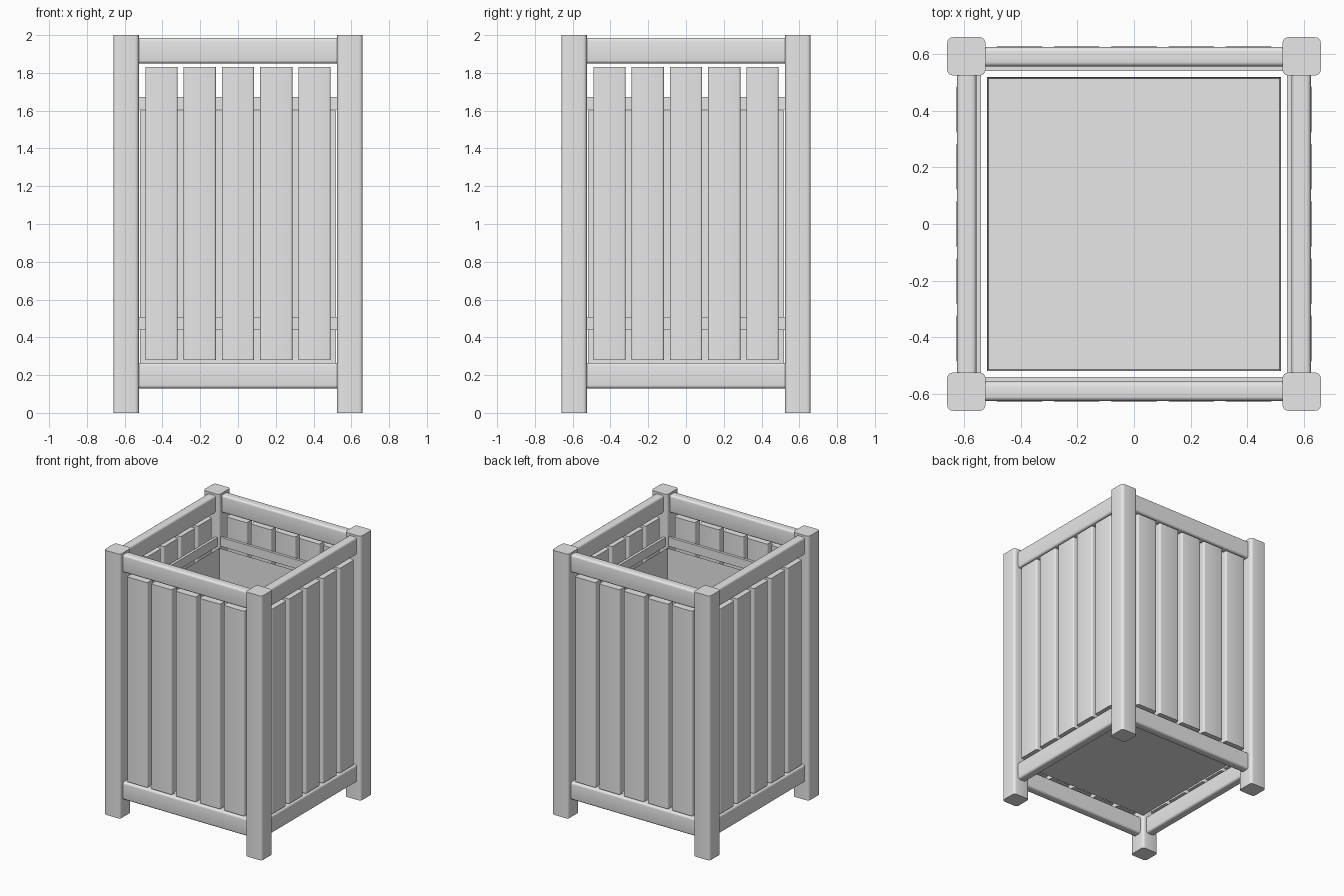
import bpy, bmesh
from math import radians
from mathutils import Matrix

cube = bpy.data.objects.get("Cube")
if cube:
    bpy.data.objects.remove(cube, do_unlink=True)

grey = bpy.data.materials.new("plain_grey")
grey.use_nodes = True
grey.diffuse_color = (0.8, 0.8, 0.8, 1)
grey.node_tree.nodes["Principled BSDF"].inputs["Base Color"].default_value = (0.8, 0.8, 0.8, 1)


def bar(name, low, high, axis=None, radius=0, turn=0, hollow=0):
    """Box between two corners; edges along axis are rounded, turned about z."""
    bm = bmesh.new()
    bmesh.ops.create_cube(bm, size=1)
    for v in bm.verts:
        v.co = [(a + b) / 2 + c * (b - a) for a, b, c in zip(low, high, v.co)]
    if axis is not None:
        edges = [e for e in bm.edges
                 if abs((e.verts[0].co - e.verts[1].co).normalized()[axis]) > 0.9]
        bmesh.ops.bevel(bm, geom=edges, offset=radius, segments=4,
                        profile=0.5, affect='EDGES')
    if hollow:
        # Sink an open cavity into the top face
        top = max(bm.faces, key=lambda f: f.calc_center_median().z)
        bmesh.ops.inset_region(bm, faces=[top], thickness=hollow)
        bmesh.ops.translate(bm, vec=(0, 0, low[2] + hollow - high[2]), verts=top.verts)
    bm.transform(Matrix.Rotation(radians(turn), 4, 'Z'))
    bmesh.ops.recalc_face_normals(bm, faces=bm.faces)
    mesh = bpy.data.meshes.new(name)
    bm.to_mesh(mesh)
    bm.free()
    mesh.materials.append(grey)
    obj = bpy.data.objects.new(name, mesh)
    bpy.context.collection.objects.link(obj)
    if axis is not None:
        bpy.ops.object.select_all(action='DESELECT')
        obj.select_set(True)
        bpy.context.view_layer.objects.active = obj
        bpy.ops.object.shade_smooth_by_angle(angle=radians(35))


INNER, OUTER = 0.525, 0.66

for side, turn in {"front": 0, "left": 90, "back": 180, "right": 270}.items():
    # Corner post
    bar(side + "_post", (-OUTER, -OUTER, 0), (-INNER, -INNER, 2), 2, 0.02, turn)

    # Rounded rails between the posts
    for level, z in (("bottom", 0.13), ("top", 1.85)):
        bar(f"{side}_{level}_rail", (-INNER, -0.625, z), (INNER, -0.557, z + 0.135),
            0, 0.016, turn)

    # Thin battens behind the slats
    for level, z in (("lower", 0.44), ("upper", 1.605)):
        bar(f"{side}_{level}_batten", (-INNER, -0.56, z), (INNER, -0.54, z + 0.068),
            turn=turn)

    # Vertical slats
    for i in range(5):
        x = (i - 2) * 0.2025
        bar(f"{side}_slat_{i + 1}", (x - 0.086, -0.629, 0.28), (x + 0.086, -0.56, 1.83),
            2, 0.012, turn)

# Open inner liner
bar("liner", (-0.52, -0.52, 0.255), (0.52, -0.52 + 1.04, 1.6), hollow=0.007)
